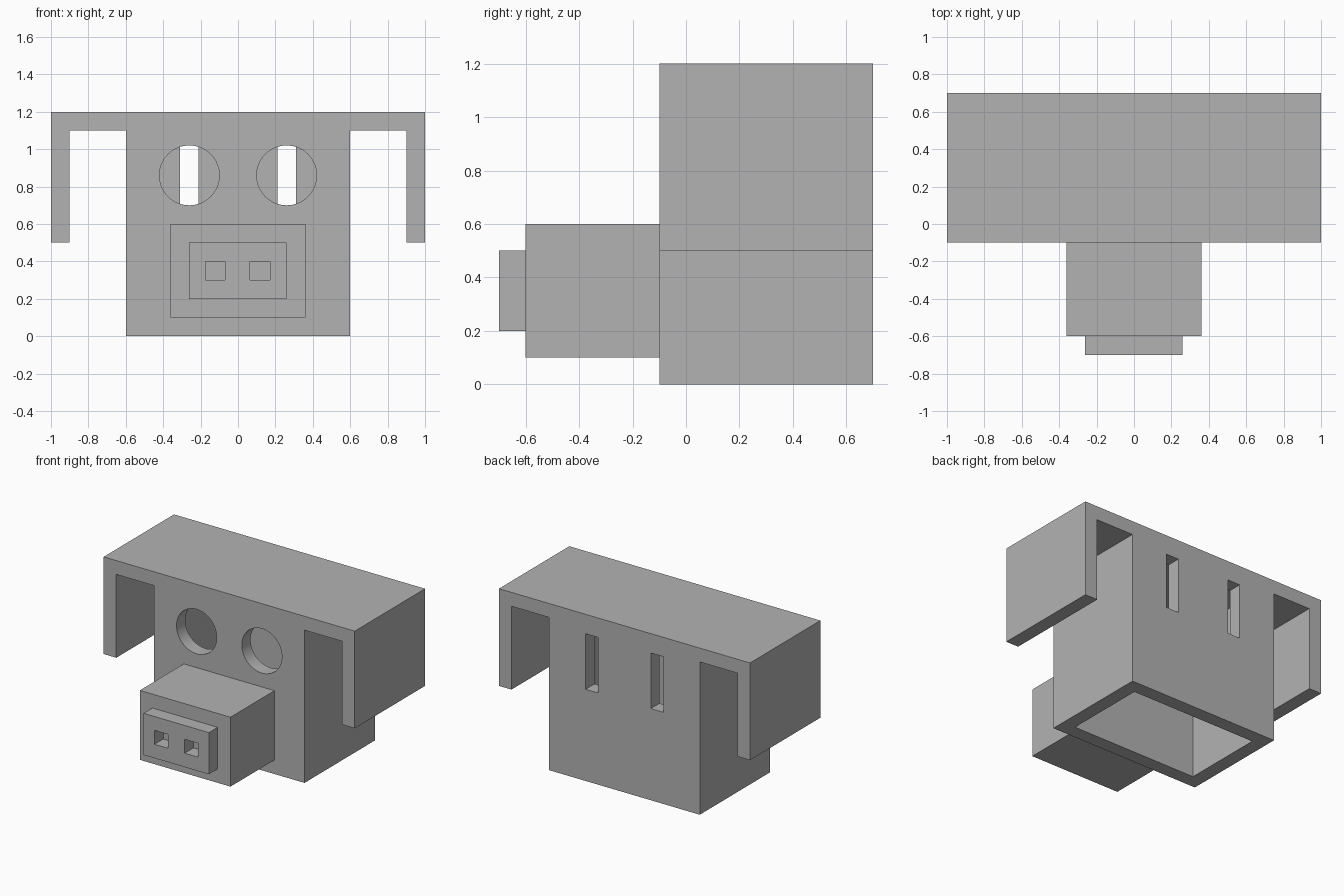
import bpy
import bmesh
from mathutils import Matrix, Vector

# Remove the default cube
cube = bpy.data.objects.get("Cube")
if cube:
    bpy.data.objects.remove(cube, do_unlink=True)

# Single plain grey material
grey = bpy.data.materials.new("plain_grey")
grey.use_nodes = True
colour = (0.45, 0.45, 0.45, 1)
grey.diffuse_color = colour
grey.node_tree.nodes["Principled BSDF"].inputs["Base Color"].default_value = colour


def finish(bm, name):
    bmesh.ops.recalc_face_normals(bm, faces=bm.faces)
    mesh = bpy.data.meshes.new(name)
    bm.to_mesh(mesh)
    bm.free()
    mesh.materials.append(grey)
    obj = bpy.data.objects.new(name, mesh)
    bpy.context.collection.objects.link(obj)
    return obj


def box(name, low, high):
    low, high = Vector(low), Vector(high)
    bm = bmesh.new()
    bmesh.ops.create_cube(bm, size=1, matrix=Matrix.Translation((low + high) / 2)
                          @ Matrix.Diagonal((*(high - low), 1)))
    return finish(bm, name)


def rod(name, x, z, radius, y0, y1):
    bm = bmesh.new()
    bmesh.ops.create_cone(bm, cap_ends=True, segments=64, radius1=radius, radius2=radius,
                          depth=y1 - y0, matrix=Matrix.Translation((x, (y0 + y1) / 2, z))
                          @ Matrix.Rotation(1.5707963, 4, "X"))
    return finish(bm, name)


def cut(target, cutter):
    cutter.hide_render = True
    mod = target.modifiers.new("cut", "BOOLEAN")
    mod.operation = "DIFFERENCE"
    mod.solver = "EXACT"
    mod.object = cutter
    bpy.context.view_layer.objects.active = target
    bpy.ops.object.modifier_apply(modifier=mod.name)
    bpy.data.objects.remove(cutter, do_unlink=True)


# Body, roof and hanging arms as one extruded front outline
half = [(0.6, 0), (0.6, 1.1), (0.9, 1.1), (0.9, 0.5), (1, 0.5), (1, 1.2)]
outline = half + [(-x, z) for x, z in reversed(half)]
bm = bmesh.new()
face = bm.faces.new([bm.verts.new((x, -0.1, z)) for x, z in outline])
solid = bmesh.ops.extrude_face_region(bm, geom=[face])
bmesh.ops.translate(bm, vec=(0, 0.8, 0),
                    verts=[v for v in solid["geom"] if isinstance(v, bmesh.types.BMVert)])
body = finish(bm, "body_with_arms")

# Hollow inside, open underneath
cut(body, box("cavity_cutter", (-0.5, 0, -0.1), (0.5, 0.6, 1.1)))

# Round eye holes in the front, upright slots in the back
for side in (-1, 1):
    x = side * 0.26
    cut(body, rod("eye_cutter", x, 0.86, 0.16, -0.2, 0.05))
    cut(body, box("slot_cutter", (x - 0.05, 0.55, 0.66), (x + 0.05, 0.8, 1.06)))

# Snout and nose plate with nostril pockets
box("snout", (-0.362, -0.6, 0.1), (0.36, -0.1, 0.6))
nose = box("nose_plate", (-0.262, -0.7, 0.2), (0.258, -0.6, 0.5))
for x in (-0.122, 0.118):
    cut(nose, box("nostril_cutter", (x - 0.053, -0.8, 0.3), (x + 0.053, -0.5, 0.4)))

# Keep hard edges crisp and the eye rims smooth
for obj in bpy.context.selected_objects:
    obj.select_set(False)
body.select_set(True)
bpy.context.view_layer.objects.active = body
bpy.ops.object.shade_smooth_by_angle(angle=0.52)
